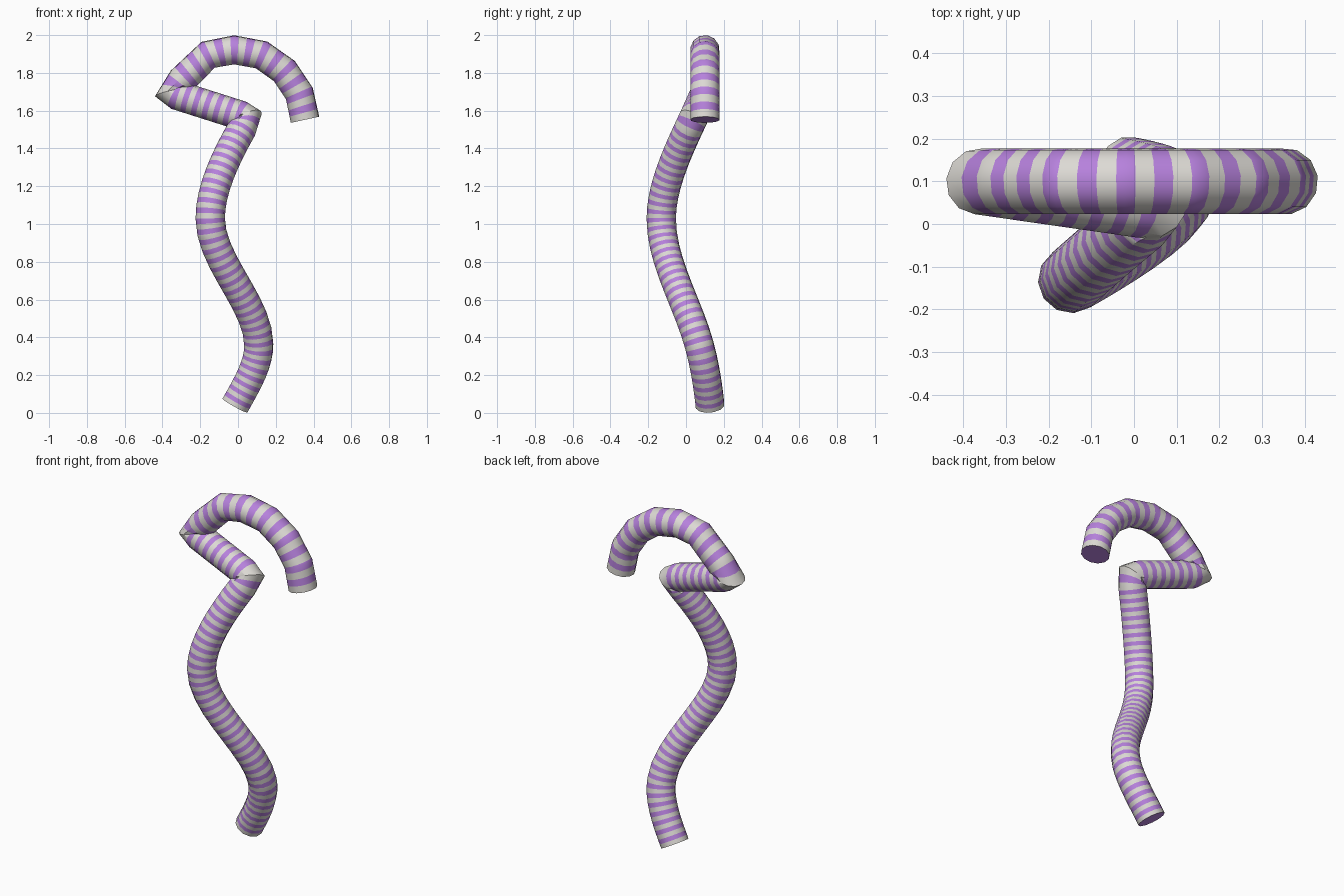
import bpy, bmesh, math
from mathutils import Vector, Quaternion
from mathutils.geometry import interpolate_bezier

if "Cube" in bpy.data.objects:
    bpy.data.objects.remove(bpy.data.objects["Cube"])

RADIUS, SIDES = 0.078, 12


def material(name, rgb):
    m = bpy.data.materials.new(name)
    m.use_nodes = True
    m.diffuse_color = (*rgb, 1)
    m.node_tree.nodes["Principled BSDF"].inputs["Base Color"].default_value = (*rgb, 1)
    return m


mats = [material("warm_white", (0.72, 0.70, 0.66)), material("lilac_purple", (0.47, 0.22, 0.72))]


def bezier_chain(knots, steps):
    """Join bezier spans given as (point, handle vector in, handle vector out)."""
    pts = [Vector(knots[0][0])]
    for (p, _, out), (q, into, _) in zip(knots, knots[1:]):
        p, q = Vector(p), Vector(q)
        pts += interpolate_bezier(p, p + Vector(out), q - Vector(into), q, steps + 1)[1:]
    return pts


# Centre lines: wavy stem, straight crossbar, arched hook
low_corner = Vector((0.054, 0.04, 1.562))
high_corner = Vector((-0.364, 0.1, 1.695))
stem = bezier_chain([
    ((-0.016, 0.127, 0.039), (0, 0, 0), (0.055, -0.01, 0.1)),
    ((0.11, 0.07, 0.36), (0, 0.035, -0.11), (0, -0.06, 0.22)),
    ((-0.147, -0.131, 1.03), (0, 0, 0.23), (0, 0, 0.17)),
    (low_corner, (0.1, 0.08, 0.17), (0, 0, 0))], 9)
# the handle into the second knot points along the rising path
stem = bezier_chain([
    ((-0.016, 0.127, 0.039), (0, 0, 0), (0.055, -0.01, 0.1)),
    ((0.11, 0.07, 0.36), (0, -0.03, 0.11), (0, -0.06, 0.22)),
    ((-0.147, -0.131, 1.03), (0, 0, 0.23), (0, 0, 0.17)),
    (low_corner, (0.1, 0.08, 0.17), (0, 0, 0))], 9)
bar = [low_corner.lerp(high_corner, i / 12) for i in range(13)]
hook = [high_corner] + [Vector((x, 0.1, z)) for x, z in (
    (-0.302, 1.757), (-0.158, 1.896), (-0.02, 1.922), (0.125, 1.895),
    (0.245, 1.81), (0.325, 1.69), (0.355, 1.552))]

# One continuous run of rings, carried along the path without twist
path = stem + bar[1:] + hook[1:]
rings, side, last = [], None, None
for i, p in enumerate(path):
    before = (p - path[i - 1]).normalized() if i else Vector()
    after = (path[i + 1] - p).normalized() if i < len(path) - 1 else Vector()
    tangent = (before + after).normalized()
    if side is None:
        side = Vector((0, 1, 0)) - tangent * tangent.y
        side.normalize()
    else:
        side = last.rotation_difference(tangent) @ side
    last = tangent
    rings.append([p + Quaternion(tangent, math.tau * (k + 0.5) / SIDES) @ side * RADIUS
                  for k in range(SIDES)])


def striped_tube(name, first, count, bands, caps):
    """Tube over a run of rings, cut at every stripe edge."""
    pts, keys = path[first:first + count], rings[first:first + count]
    dist = [0.0]
    for a, b in zip(pts, pts[1:]):
        dist.append(dist[-1] + (b - a).length)
    total = dist[-1]
    cuts = []
    for d in sorted(dist + [total * i / bands for i in range(1, bands)]):
        if not cuts or d - cuts[-1] > 1e-4:
            cuts.append(d)
    bm = bmesh.new()
    loops = []
    for d in cuts:
        j = max(i for i in range(count - 1) if dist[i] <= d + 1e-6)
        t = (d - dist[j]) / (dist[j + 1] - dist[j])
        loops.append([bm.verts.new(a.lerp(b, t)) for a, b in zip(keys[j], keys[j + 1])])
    for i, (a, b) in enumerate(zip(loops, loops[1:])):
        band = int((cuts[i] + cuts[i + 1]) / 2 / total * bands)
        for k in range(SIDES):
            n = (k + 1) % SIDES
            f = bm.faces.new((a[k], a[n], b[n], b[k]))
            f.material_index = band % 2
    if "start" in caps:
        bm.faces.new(loops[0][::-1]).material_index = 1
    if "end" in caps:
        bm.faces.new(loops[-1]).material_index = 1
    mesh = bpy.data.meshes.new(name)
    bm.to_mesh(mesh)
    bm.free()
    for m in mats:
        mesh.materials.append(m)
    ob = bpy.data.objects.new(name, mesh)
    bpy.context.collection.objects.link(ob)
    bpy.ops.object.select_all(action="DESELECT")
    ob.select_set(True)
    bpy.context.view_layer.objects.active = ob
    bpy.ops.object.shade_smooth_by_angle(angle=math.radians(35))


striped_tube("wavy_stem", 0, len(stem), 71, ("start",))
striped_tube("crossbar", len(stem) - 1, len(bar), 15, ())
striped_tube("arched_hook", len(stem) + len(bar) - 2, len(hook), 27, ("end",))
